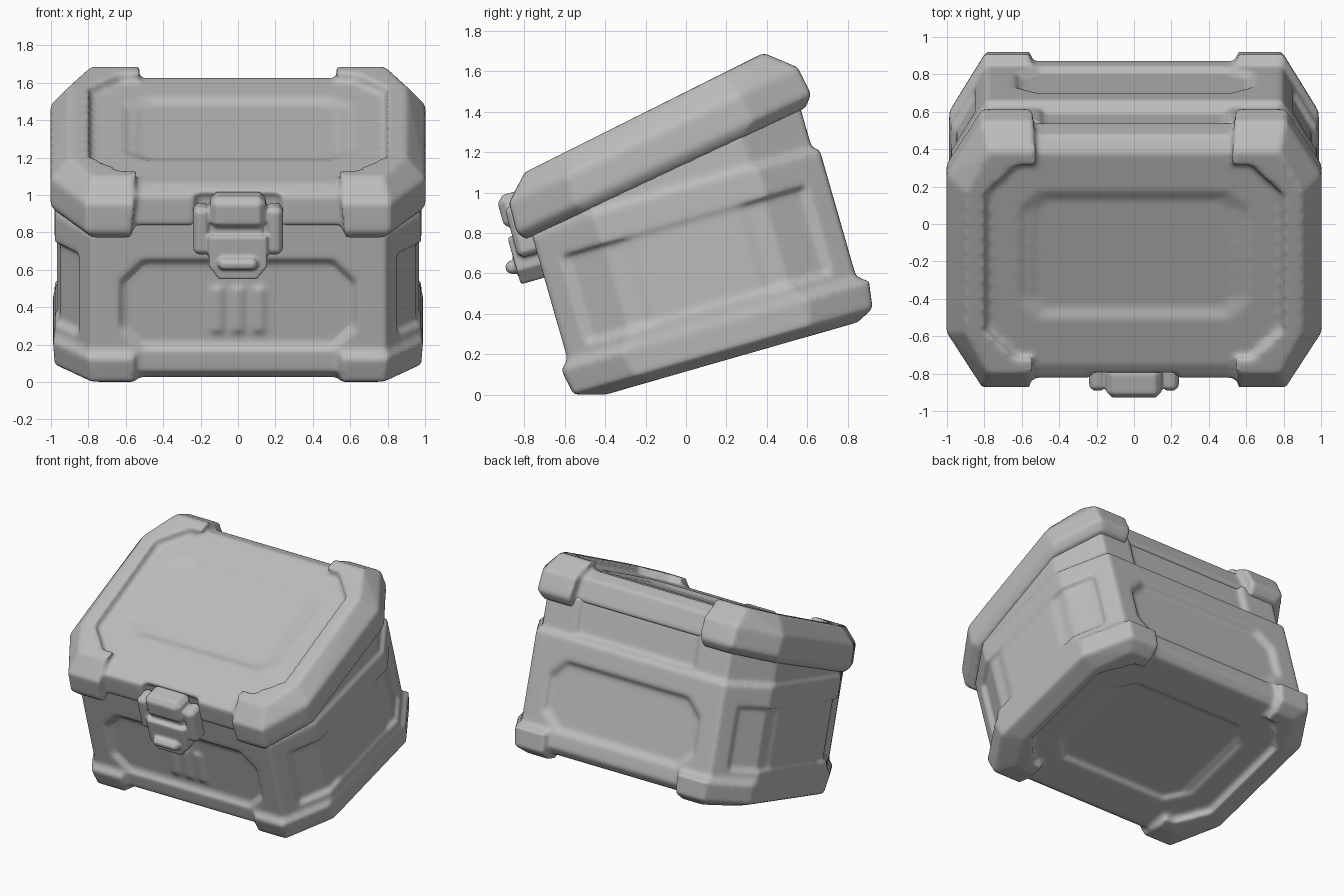
import bpy, bmesh, math
from mathutils import Vector

cube = bpy.data.objects.get("Cube")
if cube:
    bpy.data.objects.remove(cube)

TILT = math.radians(16)      # the whole chest leans back on its front edge

grey = bpy.data.materials.new("plain grey")
grey.use_nodes = True
grey.diffuse_color = (0.5, 0.5, 0.5, 1)
bsdf = next(n for n in grey.node_tree.nodes if n.type == 'BSDF_PRINCIPLED')
bsdf.inputs["Base Color"].default_value = (0.5, 0.5, 0.5, 1)
bsdf.inputs["Roughness"].default_value = 0.6


def seam(lift=0):
    """Sloping plane where the lid meets the body."""
    return lambda y: 1.047 + 0.161 * y + lift


def crown(lift=0):
    """Sloping plane of the lid top."""
    return lambda y: 1.364 + 0.186 * y + lift


def ring(y0, y1, hx, z, cx=0.19, cy=0.32):
    """Octagonal plan outline at a height, which may be a function of y."""
    h = z if callable(z) else (lambda y: z)
    half = [(hx - cx, y0), (hx, y0 + cy), (hx, y1 - cy), (hx - cx, y1)]
    return [(s * x, y, h(y)) for s in (-1, 1) for x, y in half]


def block(x0, x1, y0, y1, z0, z1, c=0.0):
    """Box with chamfered edges."""
    pts = []
    for x, dx in ((x0, c), (x1, -c)):
        for y, dy in ((y0, c), (y1, -c)):
            for z, dz in ((z0, c), (z1, -c)):
                pts += [(x, y + dy, z + dz), (x + dx, y, z + dz), (x + dx, y + dy, z)]
    return pts


def wall_panel(y, outward, depth=0.035):
    """Tapered, corner-cut recess for the front and back walls."""
    pts = []
    for off, grow in ((-depth, -0.03), (depth, 0.03)):
        hx, z0, z1, c = 0.64 + grow, 0.32 - grow, 0.83 + grow, 0.12
        for s in (-1, 1):
            pts += [(s * x, y + outward * off, z) for x, z in
                    ((hx - c, z0), (hx, z0 + c), (hx, z1 - c), (hx - c, z1))]
    return pts


def add_hull(bm, pts):
    verts = [bm.verts.new(p) for p in pts]
    bmesh.ops.convex_hull(bm, input=verts)
    bmesh.ops.delete(bm, geom=[v for v in bm.verts if not v.link_faces], context='VERTS')


def add_prism(bm, plan, z0, z1):
    face = bm.faces.new([bm.verts.new((x, y, z0)) for x, y in plan])
    top = bmesh.ops.extrude_face_region(bm, geom=[face])["geom"]
    bmesh.ops.translate(bm, vec=Vector((0, 0, z1 - z0)),
                        verts=[g for g in top if isinstance(g, bmesh.types.BMVert)])


def make(name, hulls, prisms=()):
    bm = bmesh.new()
    for pts in hulls:
        add_hull(bm, pts)
    for p in prisms:
        add_prism(bm, *p)
    bmesh.ops.recalc_face_normals(bm, faces=bm.faces)
    mesh = bpy.data.meshes.new(name)
    bm.to_mesh(mesh)
    bm.free()
    obj = bpy.data.objects.new(name, mesh)
    bpy.context.scene.collection.objects.link(obj)
    return obj


def bake(obj):
    bpy.context.view_layer.update()
    dg = bpy.context.evaluated_depsgraph_get()
    mesh = bpy.data.meshes.new_from_object(obj.evaluated_get(dg))
    obj.modifiers.clear()
    obj.data = mesh
    return obj


def carve(obj, cutter):
    cutter.hide_render = True
    mod = obj.modifiers.new("cut", 'BOOLEAN')
    mod.operation, mod.solver, mod.object, mod.use_self = 'DIFFERENCE', 'EXACT', cutter, True
    bake(obj)
    bpy.data.objects.remove(cutter)
    return obj


def soften(name, parts, voxel, passes):
    """Fuse the parts into one skin with soft edges, then lean it."""
    bm = bmesh.new()
    for p in parts:
        bm.from_mesh(p.data)
        bpy.data.objects.remove(p)
    mesh = bpy.data.meshes.new(name)
    bm.to_mesh(mesh)
    bm.free()
    obj = bpy.data.objects.new(name, mesh)
    bpy.context.scene.collection.objects.link(obj)
    rm = obj.modifiers.new("fuse", 'REMESH')
    rm.mode, rm.voxel_size = 'VOXEL', voxel
    sm = obj.modifiers.new("soften", 'SMOOTH')
    sm.factor, sm.iterations = 0.5, passes
    bake(obj)
    obj.data.materials.clear()
    obj.data.materials.append(grey)
    obj.data.polygons.foreach_set("use_smooth", [True] * len(obj.data.polygons))
    obj.rotation_euler.x = TILT
    return obj


# Body: wedge-topped octagonal box with a set-back rim
FRONT, BACK = -0.515, 0.97
MID = (FRONT + BACK) / 2
core = make("core", [
    ring(-0.46, 0.92, 0.92, 0.155) + ring(FRONT, BACK, 0.98, 0.21)
    + ring(FRONT, BACK, 0.98, lambda y: min(0.99, seam()(y))),
    ring(FRONT, 0.935, 0.96, 0.8) + ring(FRONT, 0.935, 0.96, seam(0.08))])

# Side recesses wrap round the corners, with a raised pad between them
half = [(1.1, -0.47), (0.875, -0.47), (0.841, -0.37), (0.95, -0.18),
        (0.95, -0.1), (0.968, -0.04)]
plan = half + [(x, 2 * MID - y) for x, y in reversed(half)]
sides = [([(s * x, y) for x, y in plan], 0.38, 0.83) for s in (-1, 1)]
carve(core, make("body_cutter", [
    wall_panel(FRONT, -1), wall_panel(BACK, 1),
    block(-0.5, 0.5, 0.905, 1.1, 1.01, 1.4),
    ring(-0.22, 0.68, 0.62, 0.1, 0.14, 0.14) + ring(-0.18, 0.64, 0.58, 0.18, 0.14, 0.14)],
    sides))

# Faint ribs in the front recess
ribs = make("ribs", [block(x - 0.025, x + 0.025, FRONT + 0.018, FRONT + 0.08, 0.42, 0.66)
                     for x in (-0.11, 0, 0.11)])

# Feet: corner guards round the base, open at the middle of front and back
feet = make("feet", [
    ring(-0.385, 0.915, 0.85, 0.11, 0.12, 0.25) + ring(-0.535, 1.005, 0.98, 0.155)
    + ring(-0.56, 1.025, 0.99, 0.29) + ring(-0.515, 0.975, 0.98, 0.325)])
carve(feet, make("feet_cutter", [
    block(-0.55, 0.55, -0.8, 1.2, 0, 0.5),
    ring(-0.3, 0.82, 0.8, 0, 0.17, 0.2) + ring(-0.3, 0.82, 0.8, 0.17, 0.17, 0.2)]))
soften("chest_body", [core, ribs, feet], 0.016, 5)

# Lid core: lower middle section with a shallow top recess and a latch notch
lid = make("lid_core", [
    ring(-0.525, 0.925, 0.95, seam(0.05)) + ring(-0.52, 0.9, 0.95, seam(0.22))
    + ring(-0.43, 0.81, 0.87, crown(-0.055), 0.15, 0.26)])
carve(lid, make("lid_cutter", [
    ring(-0.1, 0.53, 0.56, crown(-0.08), 0.1, 0.1)
    + ring(-0.22, 0.65, 0.68, crown(-0.03), 0.1, 0.1),
    block(-0.23, 0.23, -0.8, -0.47, 0.8, 1.195)]))

# Lid guards: thick corners and side rails round the octagonal top panel
guard = make("lid_guard", [
    ring(-0.55, 0.96, 0.97, seam()) + ring(-0.585, 1.005, 1.003, seam(0.05))
    + ring(-0.58, 0.978, 1.003, seam(0.2))
    + ring(-0.465, 0.835, 0.9, crown(), 0.12, 0.24)])
carve(guard, make("guard_cutter", [
    [(s * x, y, z) for s in (-1, 1) for y in (-0.9, 1.2)
     for x, z in ((0.59, 0.7), (0.51, 1.7))],
    ring(-0.38, 0.75, 0.79, crown(-0.07), 0.17, 0.17)
    + ring(-0.39, 0.76, 0.81, crown(0.1), 0.17, 0.17)]))
soften("chest_lid", [lid, guard], 0.016, 5)

# Latch: side brackets, upper roller block and lower tongue with a grip
latch = make("latch_parts", [
    block(-0.15, 0.15, -0.635, -0.46, 1.025, 1.2, 0.035),
    block(-0.13, 0.13, -0.6, -0.46, 0.9, 1.1),
    [(s * x, y, z) for s in (-1, 1) for y in (-0.635, -0.5)
     for x, z in ((0.155, 0.99), (0.155, 0.82), (0.1, 0.75))],
    block(-0.105, 0.105, -0.685, -0.55, 0.81, 0.875, 0.02)]
    + [block(min(s * 0.15, s * 0.24), max(s * 0.15, s * 0.24), -0.61, -0.47, 0.875, 1.14, 0.025)
       for s in (-1, 1)])
soften("latch", [latch], 0.009, 4)
